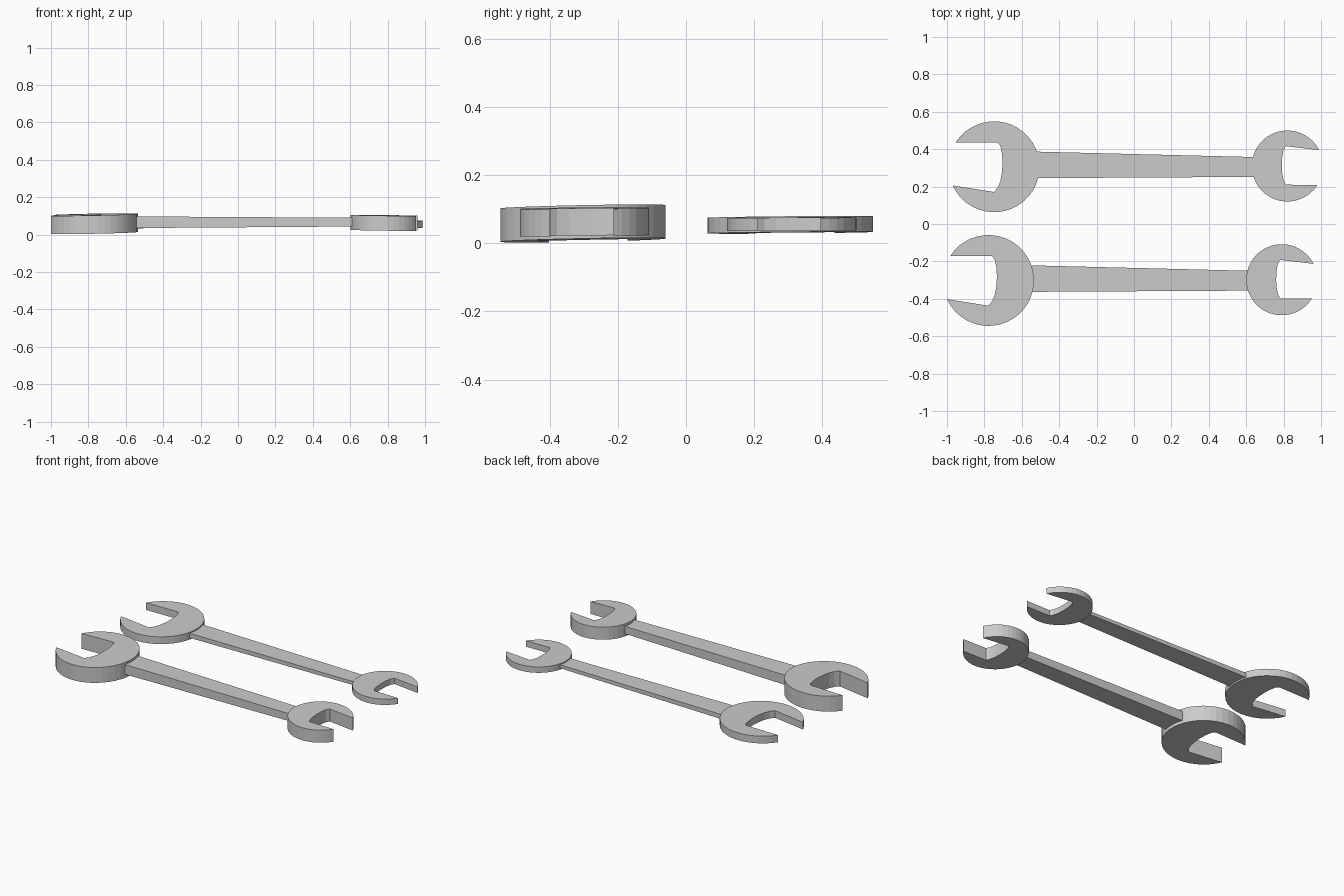
import bpy, bmesh
from math import atan2, hypot, cos, sin, pi

if "Cube" in bpy.data.objects:
    bpy.data.objects.remove(bpy.data.objects["Cube"])

THIN = 0.47  # thickness of the rear wrench relative to the front one


def prism(name, outline, bottom, top, offset, thin):
    """Extrude an xy outline between two sloping z functions."""
    def place(x, y, z):
        if thin:
            z = 0.055 + (z - 0.06) * THIN
        return (x + offset[0], y + offset[1], z)
    bm = bmesh.new()
    lo = [bm.verts.new(place(x, y, bottom(x, y))) for x, y in outline]
    hi = [bm.verts.new(place(x, y, top(x, y))) for x, y in outline]
    bm.faces.new(hi)
    bm.faces.new(lo[::-1])
    n = len(outline)
    for i in range(n):
        j = (i + 1) % n
        bm.faces.new((lo[i], lo[j], hi[j], hi[i]))
    bmesh.ops.recalc_face_normals(bm, faces=bm.faces)
    me = bpy.data.meshes.new(name)
    bm.to_mesh(me)
    bm.free()
    ob = bpy.data.objects.new(name, me)
    bpy.context.collection.objects.link(ob)


def head(name, centre, r, mouth, zc, half, slope, offset, thin, steps=34):
    """Round head with an open jaw; mouth runs from the arc's end back to its start."""
    cx, cy = centre
    a0 = atan2(mouth[-1][1], mouth[-1][0])
    a1 = atan2(mouth[0][1], mouth[0][0])
    while a1 <= a0:
        a1 += 2 * pi
    pts = []
    for i in range(steps + 1):
        a = a0 + (a1 - a0) * i / steps
        pts.append((cx + r * cos(a), cy + r * sin(a)))
    pts += [(cx + x, cy + y) for x, y in mouth[1:-1]]

    def mid(x, y):
        return zc + slope[0] * (x - cx) + slope[1] * (y - cy)
    prism(name, pts, lambda x, y: mid(x, y) - half, lambda x, y: mid(x, y) + half, offset, thin)


# Jaw openings relative to each head centre
large_mouth = [(-0.205, 0.13), (0.02, 0.13), (0.034, 0.11), (0.042, 0.07), (0.045, 0.02),
               (0.042, -0.03), (0.034, -0.075), (0.02, -0.11), (0.0, -0.135), (-0.221, -0.10)]
small_mouth = [(0.160, -0.10), (-0.007, -0.10), (-0.019, -0.08), (-0.027, -0.045), (-0.030, 0.0),
               (-0.028, 0.045), (-0.021, 0.085), (-0.008, 0.106), (0.170, 0.085)]
large_mouth_ccw = large_mouth

for label, offset, thin in (("front", (0, 0), False), ("rear", (0.03, 0.608), True)):
    # Large open jaw
    head(label + "_large_jaw", (-0.778, -0.302), 0.243, large_mouth[::1],
         0.058, 0.049, (0.02, 0.02), offset, thin)
    # Small open jaw
    head(label + "_small_jaw", (0.79, -0.298), 0.19, small_mouth,
         0.0625, 0.040, (-0.014, 0.01), offset, thin)
    # Tapered handle
    prism(label + "_handle",
          [(-0.60, -0.363), (0.65, -0.356), (0.65, -0.251), (-0.60, -0.220)],
          lambda x, y: 0.0388 + 0.007 * x, lambda x, y: 0.0937 - 0.006 * x, offset, thin)
